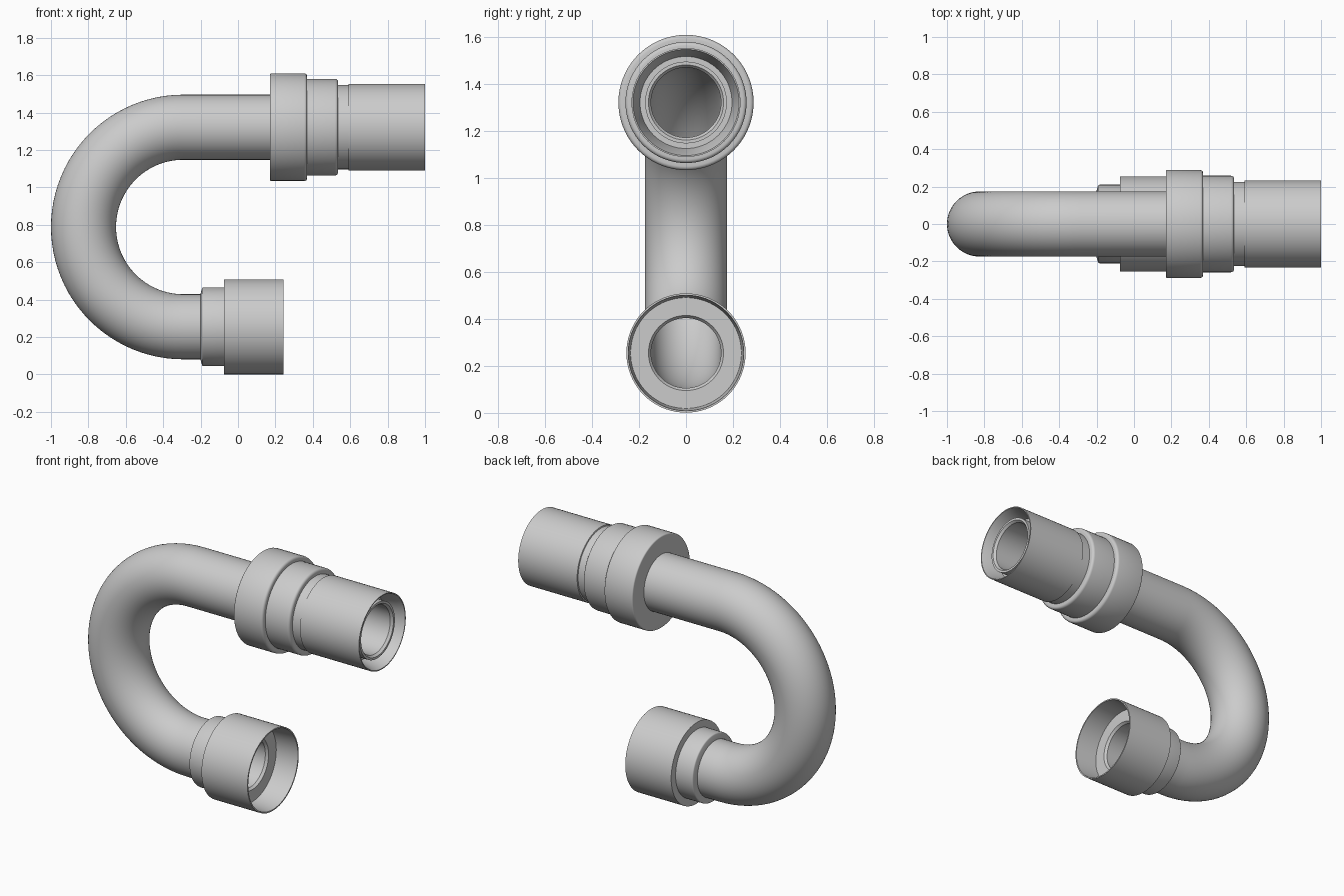
import bpy
import bmesh
import math
from mathutils import Vector

if "Cube" in bpy.data.objects:
    bpy.data.objects.remove(bpy.data.objects["Cube"])

SEG = 72
TOP_Z, LOW_Z = 1.322, 0.255
BEND_R = (TOP_Z - LOW_Z) / 2
BEND_X = -1 + 0.174 + BEND_R
MID_Z = (TOP_Z + LOW_Z) / 2

grey = bpy.data.materials.new("light_grey")
grey.diffuse_color = (0.6, 0.6, 0.6, 1)
grey.use_nodes = True
grey.node_tree.nodes["Principled BSDF"].inputs["Base Color"].default_value = grey.diffuse_color


def skin(name, rings):
    """Join a closed cycle of rings into a torus-like solid."""
    bm = bmesh.new()
    loops = [[bm.verts.new(p) for p in ring] for ring in rings]
    for a, b in zip(loops, loops[1:] + loops[:1]):
        for i in range(SEG):
            j = (i + 1) % SEG
            bm.faces.new((a[i], a[j], b[j], b[i]))
    bmesh.ops.recalc_face_normals(bm, faces=bm.faces)
    mesh = bpy.data.meshes.new(name)
    bm.to_mesh(mesh)
    bm.free()
    obj = bpy.data.objects.new(name, mesh)
    bpy.context.collection.objects.link(obj)
    mesh.materials.append(grey)
    bpy.ops.object.select_all(action='DESELECT')
    obj.select_set(True)
    bpy.context.view_layer.objects.active = obj
    bpy.ops.object.shade_smooth_by_angle(angle=math.radians(32))
    return obj


def ring(centre, out, radius):
    """Circle around a path point; out is the in-plane normal of the path."""
    side = Vector((0, 1, 0))
    return [centre + radius * (math.cos(t) * out + math.sin(t) * side)
            for t in (2 * math.pi * i / SEG for i in range(SEG))]


def rounded(x, r, f, sx):
    """Quarter-round outer corner at (x, r); sx is the side the corner faces."""
    arc = [(x - sx * f * (1 - math.cos(a)), r - f * (1 - math.sin(a)))
           for a in (math.pi / 2 * k / 4 for k in range(5))]
    return arc if sx < 0 else arc[::-1]


def lathe(name, z, profile):
    up = Vector((0, 0, 1))
    return skin(name, [ring(Vector((x, 0, z)), up, r) for x, r in profile])


# Bent hollow pipe: straight, half-circle bend, straight
path = [(Vector((0.965, 0, TOP_Z)), Vector((0, 0, 1)))]
for k in range(49):
    a = math.pi / 2 + math.pi * k / 48
    out = Vector((math.cos(a), 0, math.sin(a)))
    path.append((Vector((BEND_X, 0, MID_Z)) + BEND_R * out, out))
path.append((Vector((0.10, 0, LOW_Z)), Vector((0, 0, -1))))

tip_c, tip_o = path[0]
end_c, end_o = path[-1]
step = Vector((0.015, 0, 0))
rings = [ring(c, o, 0.174) for c, o in path]
rings += [ring(end_c, end_o, 0.160), ring(end_c - step, end_o, 0.149)]
rings += [ring(c, o, 0.149) for c, o in reversed(path[1:-1])]
rings += [ring(tip_c - step, tip_o, 0.149), ring(tip_c, tip_o, 0.160)]
skin("bent_pipe", rings)

# Upper coupling: collar, step, neck and sleeve with a tapered mouth
lathe("upper_coupling", TOP_Z,
      [(0.17, 0.170)] + rounded(0.17, 0.288, 0.008, -1)
      + rounded(0.37, 0.288, 0.016, 1) + [(0.37, 0.258)]
      + rounded(0.535, 0.258, 0.016, 1)
      + [(0.535, 0.225), (0.59, 0.225), (0.592, 0.232), (1.0, 0.232),
         (1.0, 0.226), (0.96, 0.213), (0.88, 0.196), (0.88, 0.170)])

# Lower socket: shoulder and open cup
lathe("lower_socket", LOW_Z,
      [(-0.20, 0.170), (-0.20, 0.178)] + rounded(-0.193, 0.210, 0.008, -1)
      + [(-0.075, 0.210), (-0.075, 0.254), (0.243, 0.254), (0.243, 0.246),
         (0.10, 0.236), (0.10, 0.170)])
